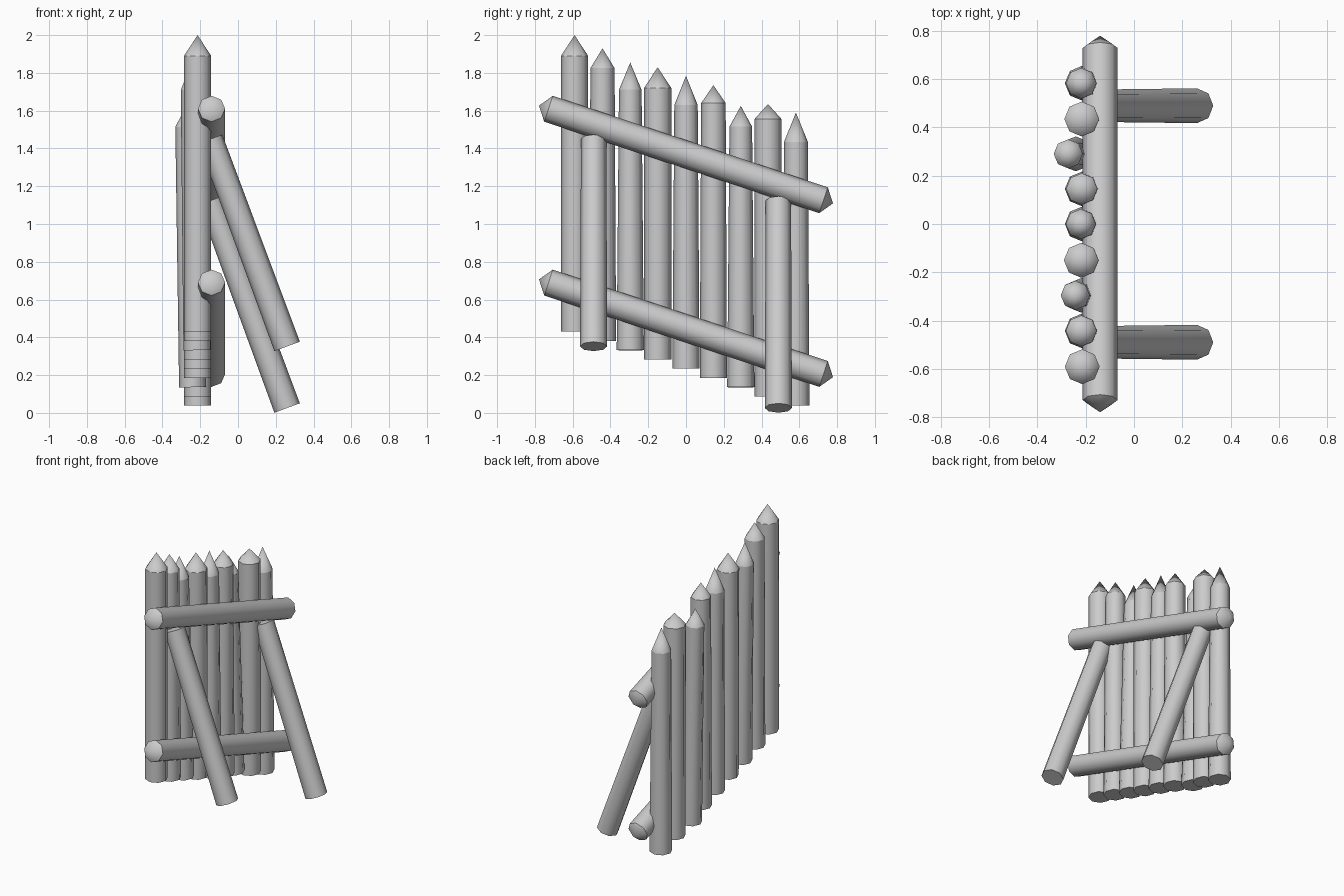
import bpy, bmesh, math
from mathutils import Vector

cube = bpy.data.objects.get("Cube")
if cube:
    bpy.data.objects.remove(cube)

wood = bpy.data.materials.new("pale grey wood")
wood.use_nodes = True
GREY = (0.6, 0.6, 0.6, 1)
wood.diffuse_color = GREY
wood.node_tree.nodes["Principled BSDF"].inputs["Base Color"].default_value = GREY

SIDES = 8
R = 0.072


def log(name, start, end, r0=R, r1=R, start_tip=0, end_tip=0):
    """Eight-sided log from start to end, each end flat or pointed."""
    start, end = Vector(start), Vector(end)
    axis = end - start
    length = axis.length
    bm = bmesh.new()
    rings = []
    for z, r in ((0, r0), (length, r1)):
        angles = [2 * math.pi * i / SIDES for i in range(SIDES)]
        rings.append([bm.verts.new((r * math.cos(a), r * math.sin(a), z)) for a in angles])
    for i in range(SIDES):
        j = (i + 1) % SIDES
        bm.faces.new((rings[0][i], rings[0][j], rings[1][j], rings[1][i]))
    for ring, tip, z in ((rings[0], start_tip, -start_tip), (rings[1], end_tip, length + end_tip)):
        if tip:
            apex = bm.verts.new((0, 0, z))
            for i in range(SIDES):
                bm.faces.new((ring[i], ring[(i + 1) % SIDES], apex))
        else:
            bm.faces.new(ring)
    bmesh.ops.recalc_face_normals(bm, faces=bm.faces)
    # round sides, crisp shoulders
    for f in bm.faces:
        f.smooth = True
    for ring in rings:
        for i in range(SIDES):
            bm.edges.get((ring[i], ring[(i + 1) % SIDES])).smooth = False
    mesh = bpy.data.meshes.new(name)
    bm.to_mesh(mesh)
    bm.free()
    mesh.materials.append(wood)
    obj = bpy.data.objects.new(name, mesh)
    obj.location = start
    obj.rotation_mode = 'QUATERNION'
    obj.rotation_quaternion = Vector((0, 0, 1)).rotation_difference(axis.normalized())
    bpy.context.collection.objects.link(obj)


# Upright stakes: y, shoulder height, tip height, top radius, foot x, top x
stakes = [
    (-0.59, 1.89, 2.00, 0.072, -0.214, -0.214),
    (-0.442, 1.825, 1.93, 0.064, -0.214, -0.218),
    (-0.295, 1.71, 1.855, 0.06, -0.217, -0.243),
    (-0.15, 1.72, 1.83, 0.072, -0.214, -0.218),
    (0.0, 1.63, 1.785, 0.062, -0.214, -0.22),
    (0.145, 1.64, 1.735, 0.065, -0.214, -0.216),
    (0.29, 1.515, 1.625, 0.06, -0.24, -0.272),
    (0.434, 1.555, 1.635, 0.072, -0.214, -0.216),
    (0.582, 1.435, 1.59, 0.063, -0.214, -0.218),
]
for n, (y, shoulder, tip, r, x0, x1) in enumerate(stakes):
    foot = 0.43 - 0.049 * n
    log(f"stake_{n + 1}", (x0, y, foot), (x1, y, shoulder), R, r, 0, tip - shoulder)

# Sloping cross rails, pointed at both ends
for name, z in (("upper_rail", 1.61), ("lower_rail", 0.69)):
    log(name, (-0.14, -0.728, z), (-0.14, 0.728, z - 0.484), R, R, 0.053, 0.053)

# Leaning props behind the rails
for name, y, z in (("front_prop", -0.489, 0.352), ("back_prop", 0.489, 0.026)):
    log(name, (0.26, y, z), (-0.146, y, z + 1.098), R, 0.067)
